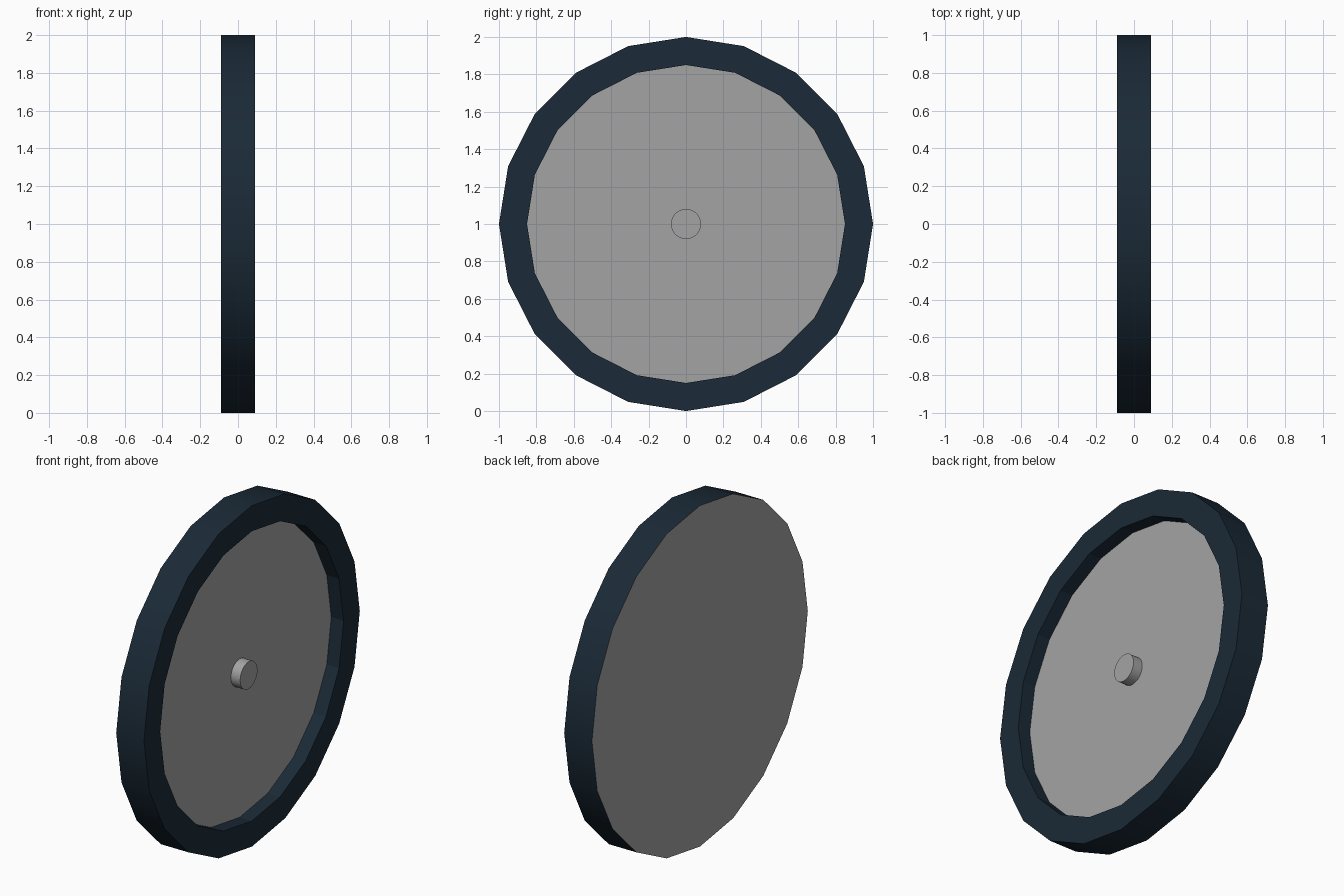
import bpy, bmesh
from math import pi, cos
from mathutils import Matrix, Vector

if "Cube" in bpy.data.objects:
    bpy.data.objects.remove(bpy.data.objects["Cube"])

SIDES, RADIUS, HALF = 20, 1.0, 0.09
INNER, WEB_X = 0.85, 0.01        # recess radius and depth plane
HUB_R, HUB_X = 0.08, 0.07
DARK, GREY = 0, 1


def material(name, colour):
    m = bpy.data.materials.new(name)
    m.diffuse_color = (*colour, 1)
    m.use_nodes = True
    m.node_tree.nodes["Principled BSDF"].inputs["Base Color"].default_value = m.diffuse_color
    return m


def cylinder(radius, x0, x1, sides):
    """bmesh cylinder lying along x, centred at z = RADIUS"""
    bm = bmesh.new()
    place = Matrix.Translation(((x0 + x1) / 2, 0, RADIUS)) @ Matrix.Rotation(pi / 2, 4, 'Y')
    bmesh.ops.create_cone(bm, cap_ends=True, segments=sides, radius1=radius,
                          radius2=radius, depth=x1 - x0, matrix=place)
    bm.normal_update()
    for f in bm.faces:           # smooth round wall, flat ends
        f.smooth = abs(f.normal.x) < 0.5
    return bm


def finish(bm, name, mats):
    for e in bm.edges:
        if not all(f.smooth for f in e.link_faces):
            e.smooth = False
    me = bpy.data.meshes.new(name)
    bm.to_mesh(me)
    bm.free()
    for m in mats:
        me.materials.append(m)
    ob = bpy.data.objects.new(name, me)
    bpy.context.collection.objects.link(ob)
    return ob


dark = material("dark_rim", (0.0105, 0.023, 0.038))
grey = material("mid_grey", (0.37, 0.37, 0.37))

# Wheel body: dark rim, recessed grey web on +x, flat grey back on -x
bm = cylinder(RADIUS, -HALF, HALF, SIDES)
front = max(bm.faces, key=lambda f: f.normal.x)
back = min(bm.faces, key=lambda f: f.normal.x)
back.material_index = GREY
bmesh.ops.inset_individual(bm, faces=[front], use_even_offset=True,
                           thickness=(RADIUS - INNER) * cos(pi / SIDES))
web = bmesh.ops.extrude_discrete_faces(bm, faces=[front])['faces'][0]
bmesh.ops.translate(bm, verts=web.verts, vec=Vector((WEB_X - HALF, 0, 0)))
web.material_index = GREY
finish(bm, "wheel", (dark, grey))

# Small hub in the recess
finish(cylinder(HUB_R, WEB_X, HUB_X, 32), "hub", (grey,))
